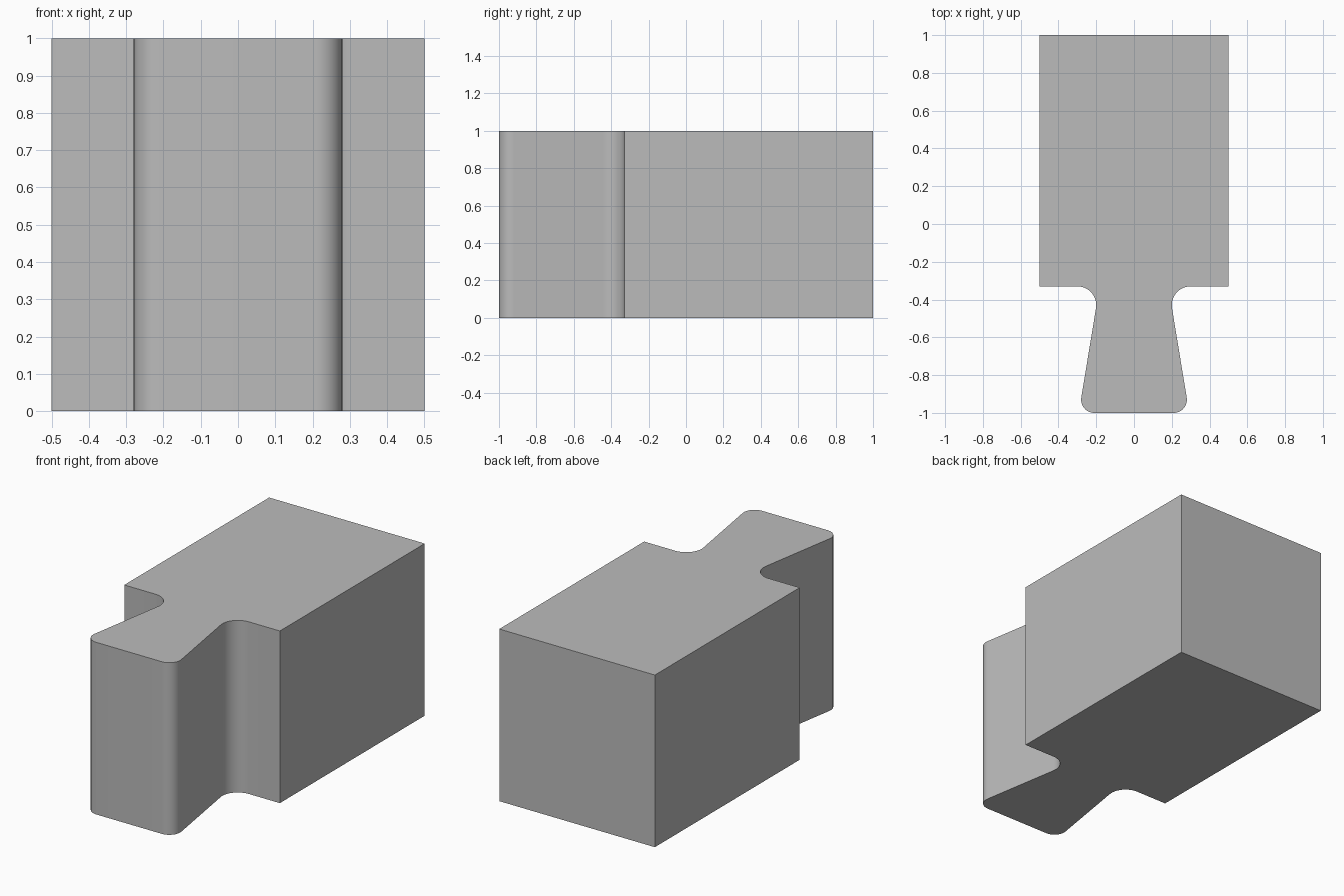
import bpy
import bmesh
from math import sin, cos, radians

cube = bpy.data.objects.get("Cube")
if cube:
    bpy.data.objects.remove(cube, do_unlink=True)

# Plain grey material
grey = bpy.data.materials.new("mid grey")
grey.use_nodes = True
colour = (0.5, 0.5, 0.5, 1)
grey.diffuse_color = colour
grey.node_tree.nodes["Principled BSDF"].inputs["Base Color"].default_value = colour


def arc(cx, cy, radius, start, end, steps=14):
    angles = [radians(start + (end - start) * i / steps) for i in range(steps + 1)]
    return [(cx + radius * cos(a), cy + radius * sin(a)) for a in angles]


# Half outline: rounded tongue tip, tapered flank, concave neck, square body
FLANK = 9.35
half = arc(0.21, -0.93, 0.07, -90, FLANK)
half += arc(0.30, -0.43, 0.10, 180 + FLANK, 90)
half += [(0.5, -0.33), (0.5, 1)]
outline = half + [(-x, y) for x, y in reversed(half)]

# Extrude the mirrored outline into a solid block
bm = bmesh.new()
base = bm.faces.new([bm.verts.new((x, y, 0)) for x, y in outline])
top = bmesh.ops.extrude_face_region(bm, geom=[base], use_keep_orig=True)
bmesh.ops.translate(bm, vec=(0, 0, 1),
                    verts=[g for g in top["geom"] if isinstance(g, bmesh.types.BMVert)])
bmesh.ops.recalc_face_normals(bm, faces=bm.faces)
mesh = bpy.data.meshes.new("dovetail_block")
bm.to_mesh(mesh)
bm.free()
mesh.materials.append(grey)
block = bpy.data.objects.new("dovetail_block", mesh)
bpy.context.collection.objects.link(block)

# Smooth the rounded walls, keep the corners sharp
bpy.ops.object.select_all(action="DESELECT")
block.select_set(True)
bpy.context.view_layer.objects.active = block
bpy.ops.object.shade_smooth_by_angle(angle=radians(30))
